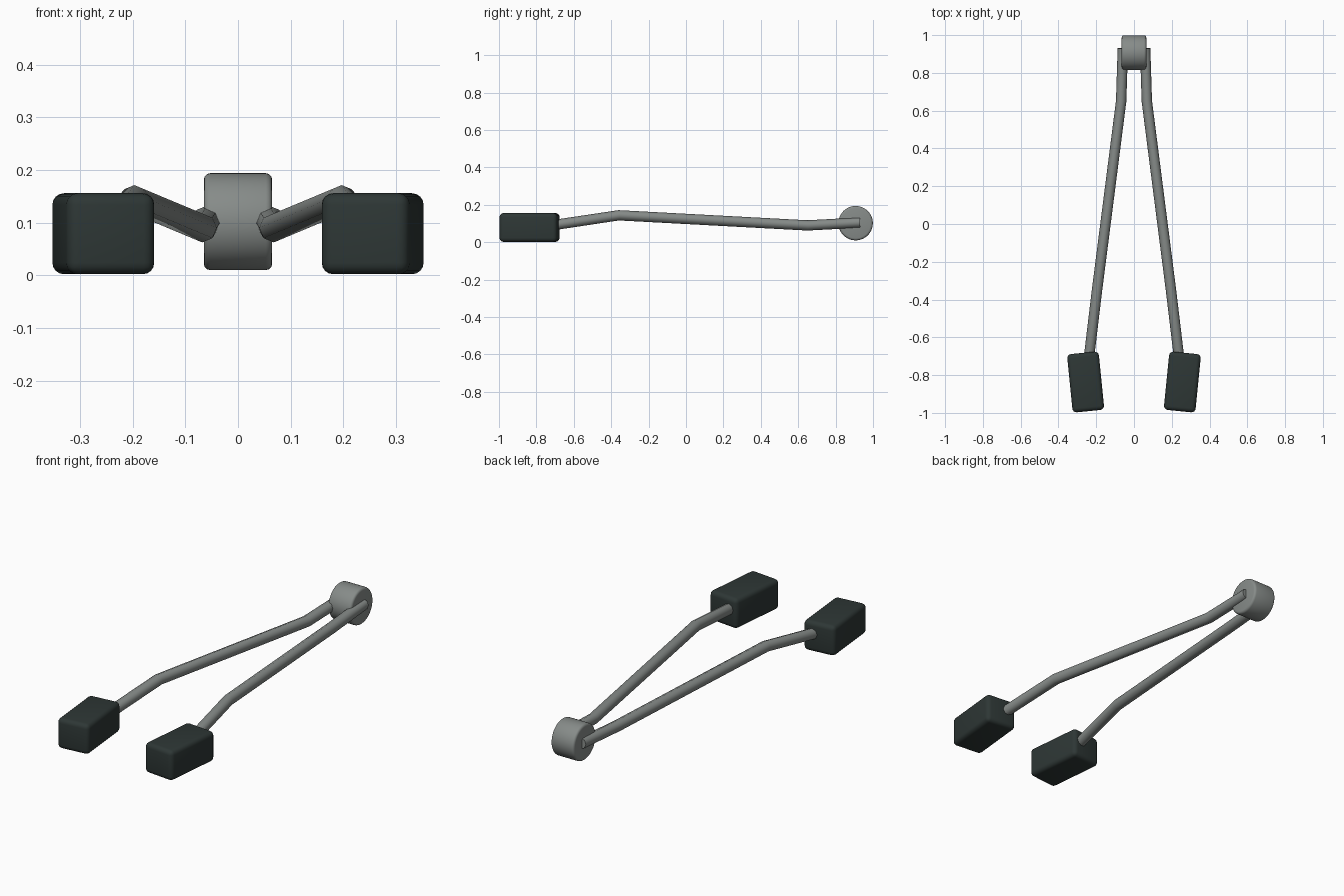
import bpy
from math import pi, radians

cube = bpy.data.objects.get("Cube")
if cube:
    bpy.data.objects.remove(cube, do_unlink=True)


def material(name, rgb):
    m = bpy.data.materials.new(name)
    m.use_nodes = True
    m.diffuse_color = (*rgb, 1)
    m.node_tree.nodes["Principled BSDF"].inputs["Base Color"].default_value = (*rgb, 1)
    return m


metal = material("grey metal", (0.24, 0.26, 0.25))
grip = material("dark rubber", (0.027, 0.038, 0.036))


def finish(obj, name, mat, bevel=0.0, segments=3):
    """Name, colour, round the edges and smooth the shading."""
    obj.name = name
    obj.data.materials.clear()
    obj.data.materials.append(mat)
    bpy.ops.object.select_all(action="DESELECT")
    obj.select_set(True)
    bpy.context.view_layer.objects.active = obj
    bpy.ops.object.transform_apply(location=False, rotation=True, scale=True)
    if bevel:
        mod = obj.modifiers.new("rounded edges", "BEVEL")
        mod.width = bevel
        mod.segments = segments
        mod.limit_method = "ANGLE"
        bpy.ops.object.modifier_apply(modifier=mod.name)
    bpy.ops.object.shade_smooth_by_angle(angle=radians(50))


# Pivot drum lying across the back
bpy.ops.mesh.primitive_cylinder_add(vertices=48, radius=0.092, depth=0.13,
                                    location=(0, 0.907, 0.102), rotation=(0, pi / 2, 0))
finish(bpy.context.object, "pivot_drum", metal, 0.012)

ROD_PATH = [(0.24, -0.72, 0.09), (0.197, -0.36, 0.144),
            (0.068, 0.65, 0.09), (0.059, 0.93, 0.105)]

for side, label in ((1, "left"), (-1, "right")):
    # Rounded handle block, toed in towards the front
    bpy.ops.mesh.primitive_cube_add(size=1, location=(side * 0.256, -0.8365, 0.079),
                                    rotation=(0, 0, -side * radians(5.7)))
    block = bpy.context.object
    block.scale = (0.168, 0.31, 0.154)
    finish(block, label + "_handle", grip, 0.022, 4)

    # Bent eight-sided rod from the handle to the drum
    curve = bpy.data.curves.new(label + "_rod", "CURVE")
    curve.dimensions = "3D"
    curve.bevel_depth = 0.0275
    curve.bevel_resolution = 2
    curve.use_fill_caps = True
    spline = curve.splines.new("POLY")
    spline.points.add(len(ROD_PATH) - 1)
    for point, (x, y, z) in zip(spline.points, ROD_PATH):
        point.co = (side * x, y, z, 1)
    rod = bpy.data.objects.new(label + "_rod", curve)
    bpy.context.collection.objects.link(rod)
    bpy.ops.object.select_all(action="DESELECT")
    rod.select_set(True)
    bpy.context.view_layer.objects.active = rod
    bpy.ops.object.convert(target="MESH")
    finish(bpy.context.object, label + "_rod", metal)
